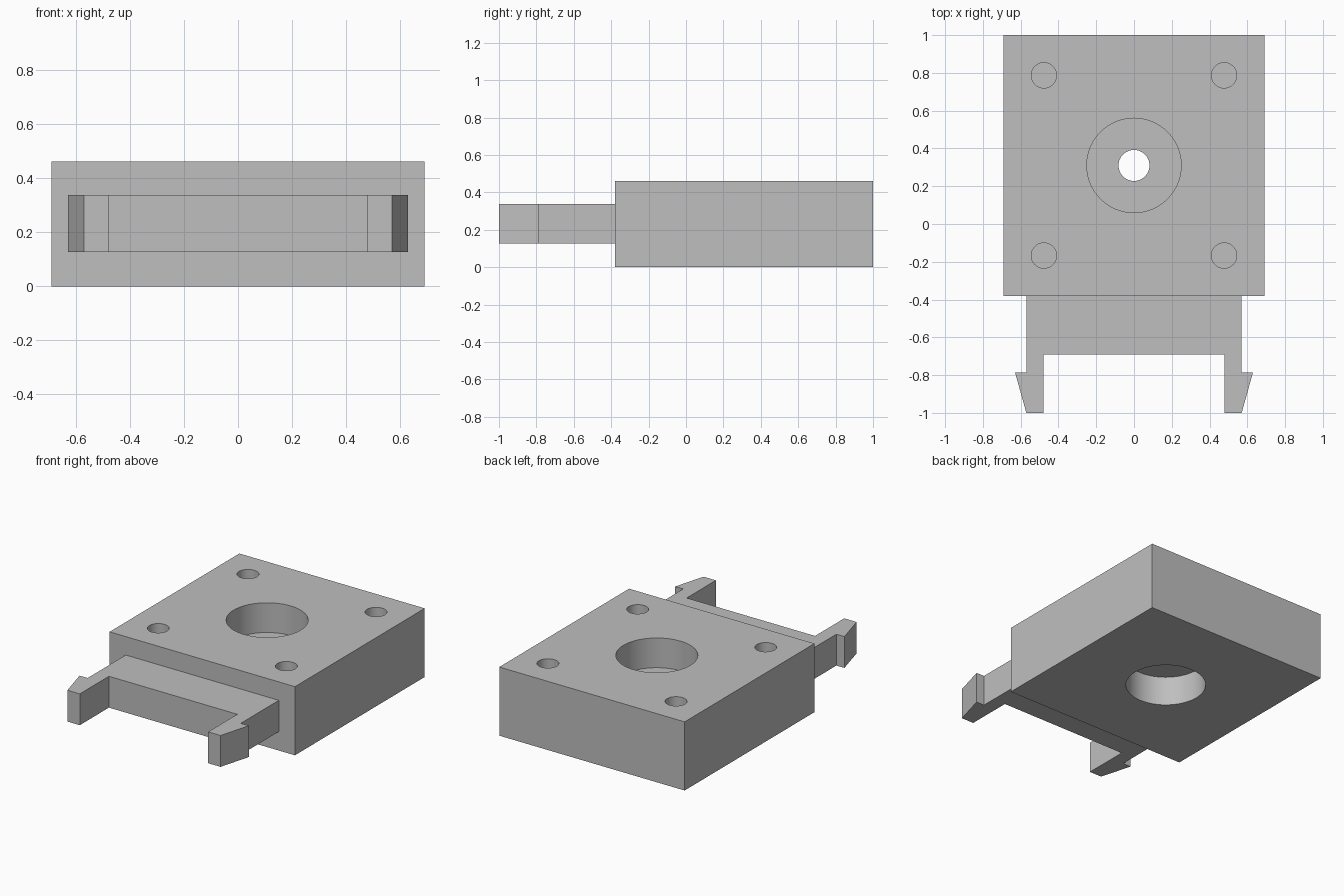
import bpy, bmesh, math

if "Cube" in bpy.data.objects:
    bpy.data.objects.remove(bpy.data.objects["Cube"], do_unlink=True)

grey = bpy.data.materials.new("plain grey")
grey.use_nodes = True
colour = (0.52, 0.52, 0.52, 1)
grey.diffuse_color = colour
grey.node_tree.nodes["Principled BSDF"].inputs["Base Color"].default_value = colour

HEIGHT = 0.462
FRONT, BACK, HALF_WIDTH = -0.38, 1.0, 0.69
CENTRE_Y = (FRONT + BACK) / 2


def prism(name, outline, z0, z1):
    """Extrude a flat outline from z0 up to z1."""
    bm = bmesh.new()
    face = bm.faces.new([bm.verts.new((x, y, z0)) for x, y in outline])
    top = bmesh.ops.extrude_face_region(bm, geom=[face])
    verts = [v for v in top["geom"] if isinstance(v, bmesh.types.BMVert)]
    bmesh.ops.translate(bm, verts=verts, vec=(0, 0, z1 - z0))
    bmesh.ops.recalc_face_normals(bm, faces=bm.faces)
    mesh = bpy.data.meshes.new(name)
    bm.to_mesh(mesh)
    bm.free()
    mesh.materials.append(grey)
    obj = bpy.data.objects.new(name, mesh)
    bpy.context.collection.objects.link(obj)
    return obj


def drill(target, x, y, radius, z0, z1, sides=64):
    """Cut a round hole into the target between two heights."""
    angles = [2 * math.pi * i / sides for i in range(sides)]
    ring = [(x + radius * math.cos(a), y + radius * math.sin(a)) for a in angles]
    cutter = prism("hole_cutter", ring, z0, z1)
    cutter.hide_render = True
    cut = target.modifiers.new("hole", "BOOLEAN")
    cut.operation = "DIFFERENCE"
    cut.solver = "EXACT"
    cut.object = cutter
    bpy.ops.object.select_all(action="DESELECT")
    bpy.context.view_layer.objects.active = target
    target.select_set(True)
    bpy.ops.object.modifier_apply(modifier=cut.name)
    bpy.data.objects.remove(cutter, do_unlink=True)


# Main block
block = prism("main_block", [(-HALF_WIDTH, FRONT), (HALF_WIDTH, FRONT),
                             (HALF_WIDTH, BACK), (-HALF_WIDTH, BACK)], 0, HEIGHT)

# Central bore, recessed from both faces with a thin pierced web between
drill(block, 0, CENTRE_Y, 0.25, 0.262, HEIGHT + 0.1)
drill(block, 0, CENTRE_Y, 0.25, -0.1, 0.2)
drill(block, 0, CENTRE_Y, 0.082, 0.1, 0.35)

# Blind corner holes
for sx in (-1, 1):
    for sy in (-1, 1):
        drill(block, sx * 0.477, CENTRE_Y + sy * 0.477, 0.067, 0.2, HEIGHT + 0.1, 40)
bpy.ops.object.shade_smooth_by_angle(angle=math.radians(30))

# Front clip: a tongue with two barbed prongs
half = [(0.57, FRONT), (0.57, -0.785), (0.63, -0.785),
        (0.57, -1.0), (0.478, -1.0), (0.478, -0.69)]
prism("front_clip", half + [(-x, y) for x, y in reversed(half)], 0.127, 0.338)
